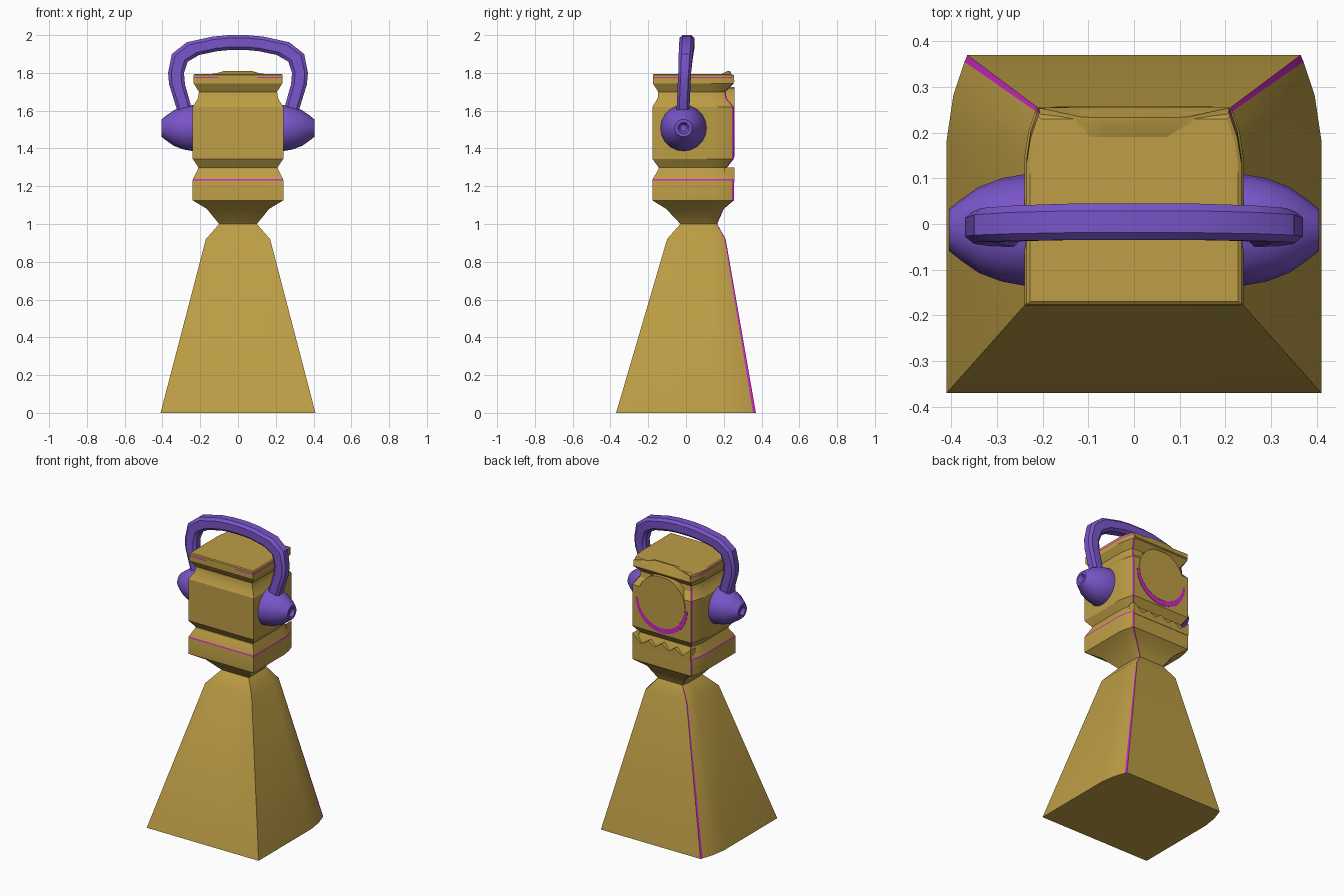
import bpy, math

if "Cube" in bpy.data.objects:
    bpy.data.objects.remove(bpy.data.objects["Cube"])


def material(name, rgb):
    m = bpy.data.materials.new(name)
    m.diffuse_color = (*rgb, 1)
    m.use_nodes = True
    m.node_tree.nodes["Principled BSDF"].inputs["Base Color"].default_value = m.diffuse_color
    return m


GOLD = material("gold", (0.51, 0.34, 0.06))
PURPLE = material("purple", (0.19, 0.09, 0.58))
MAGENTA = material("magenta", (0.62, 0.02, 0.58))


def build(name, verts, faces, mats, indices=None, angle=30):
    me = bpy.data.meshes.new(name)
    me.from_pydata(verts, [], faces)
    for m in mats:
        me.materials.append(m)
    if indices:
        for p, i in zip(me.polygons, indices):
            p.material_index = i
    ob = bpy.data.objects.new(name, me)
    bpy.context.collection.objects.link(ob)
    bpy.ops.object.select_all(action='DESELECT')
    bpy.context.view_layer.objects.active = ob
    ob.select_set(True)
    bpy.ops.object.mode_set(mode='EDIT')
    bpy.ops.mesh.select_all(action='SELECT')
    bpy.ops.mesh.normals_make_consistent(inside=False)
    bpy.ops.object.mode_set(mode='OBJECT')
    bpy.ops.object.shade_smooth_by_angle(angle=math.radians(angle))
    return ob


def loft_faces(rows, n):
    # quads between closed rings, plus both end caps
    f = [(r * n + i, r * n + (i + 1) % n, (r + 1) * n + (i + 1) % n, (r + 1) * n + i)
         for r in range(rows - 1) for i in range(n)]
    return f + [tuple(range(n))[::-1], tuple(range((rows - 1) * n, rows * n))]


def prism(name, outline, y0, y1, mat):
    # x/z outline extruded along y
    verts = [(x, y, z) for y in (y0, y1) for x, z in outline]
    return build(name, verts, loft_faces(2, len(outline)), [mat])


# Body: stacked box rings with rounded-off back corners (z, half width, front y, back y)
rings = [
    (0.00, .410, -.370, .370), (0.92, .170, -.100, .210), (1.00, .100, -.030, .165),
    (1.08, .165, -.105, .200), (1.125, .240, -.178, .253),
    (1.231, .240, -.178, .253), (1.239, .238, -.176, .252),
    (1.29, .212, -.145, .220), (1.30, .210, -.145, .218), (1.345, .240, -.178, .253),
    (1.62, .240, -.178, .253), (1.665, .212, -.150, .215), (1.70, .207, -.147, .210),
    (1.745, .235, -.176, .254), (1.772, .235, -.176, .247), (1.779, .235, -.176, .245),
    (1.79, .235, -.176, .236), (1.795, .228, -.170, .230),
]
half = [(.45, 0), (1, 0), (1, .75), (.965, .88), (.905, .98), (.89, 1)]
section = half + [(-x, t) for x, t in reversed(half)]
N = len(section)
verts = [(sx * w, yf + t * (yb - yf), z) for z, w, yf, yb in rings for sx, t in section]
idx = []
for r in range(len(rings) - 1):
    z = rings[r][0]
    for i in range(N):
        corner = i in (4, 6) and z < 1.74
        low_line = abs(z - 1.231) < .001 and i != 5
        top_line = abs(z - 1.772) < .001 and i not in (5, 11)
        idx.append(int(corner or low_line or top_line))
build("body", verts, loft_faces(len(rings), N), [GOLD, MAGENTA], idx + [0, 0])

# Brow ridge along the top back edge (x, crest y, crest z)
crest = [(.207, .254, 1.786), (.115, .234, 1.798), (.07, .233, 1.811)]
crest = [(-x, y, z) for x, y, z in crest] + crest[::-1]
verts = []
for x, y, z in crest:
    verts += [(x, .17, 1.785), (x, y - .015, z - .002), (x, y, z), (x, .256, 1.755), (x, .2, 1.75)]
build("brow_ridge", verts, loft_faces(len(crest), 5), [GOLD])


def disc(cz, r, top=9.0, n=32):
    return [(r * math.cos(a), min(cz + r * math.sin(a), top))
            for a in (2 * math.pi * k / n for k in range(n))]


# Round eye with a crescent showing below it
prism("eye", disc(1.56, .172, 1.725), .19, .2575, GOLD)
crescent = [(.188 * math.cos(a), 1.543 + .188 * math.sin(a))
            for a in (math.pi + math.pi * k / 20 for k in range(21))]
prism("eye_crescent", crescent, .250, .2555, MAGENTA)

# Zigzag teeth rising from the jaw
zig = [(-.213, 1.22), (-.213, 1.30), (-.15, 1.245), (-.095, 1.28), (-.05, 1.25), (0, 1.285)]
prism("teeth", zig + [(-x, z) for x, z in zig[-2::-1]], .205, .2555, GOLD)

# Ear cups: turned profile (distance from centre, radius) with a small dimple
profile = [(.20, .118), (.24, .122), (.29, .113), (.34, .094), (.38, .066),
           (.405, .046), (.405, .030), (.385, .018)]
SEG = 20
for side, label in ((1, "right"), (-1, "left")):
    verts = [(side * x, -.013 + r * math.cos(2 * math.pi * k / SEG),
              1.508 + r * math.sin(2 * math.pi * k / SEG))
             for x, r in profile for k in range(SEG)]
    build(label + "_ear_cup", verts, loft_faces(len(profile), SEG), [PURPLE], angle=40)

# Headband: bevelled section swept over the head (outer x, z, inner x, z, centre y)
path = [(.305, 1.54, .235, 1.56, -.018), (.328, 1.62, .247, 1.62, -.015),
        (.365, 1.74, .281, 1.74, -.010), (.370, 1.80, .286, 1.80, -.007),
        (.350, 1.90, .266, 1.86, -.002), (.272, 1.962, .205, 1.895, .002),
        (.135, 1.992, .110, 1.915, .005), (.05, 2.0, .045, 1.921, .005)]
path += [(-a, b, -c, d, e) for a, b, c, d, e in reversed(path)]
profile = [(1, -.6), (1, .6), (.6, 1), (-.6, 1), (-1, .6), (-1, -.6), (-.6, -1), (.6, -1)]
verts = []
for ox, oz, ix, iz, cy in path:
    hw = .034 + .006 * max(0, (oz - 1.8) / .2)
    for u, v in profile:
        verts.append(((ox + ix) / 2 + u * (ox - ix) / 2, cy + v * hw,
                      (oz + iz) / 2 + u * (oz - iz) / 2))
build("headband", verts, loft_faces(len(path), 8), [PURPLE])
